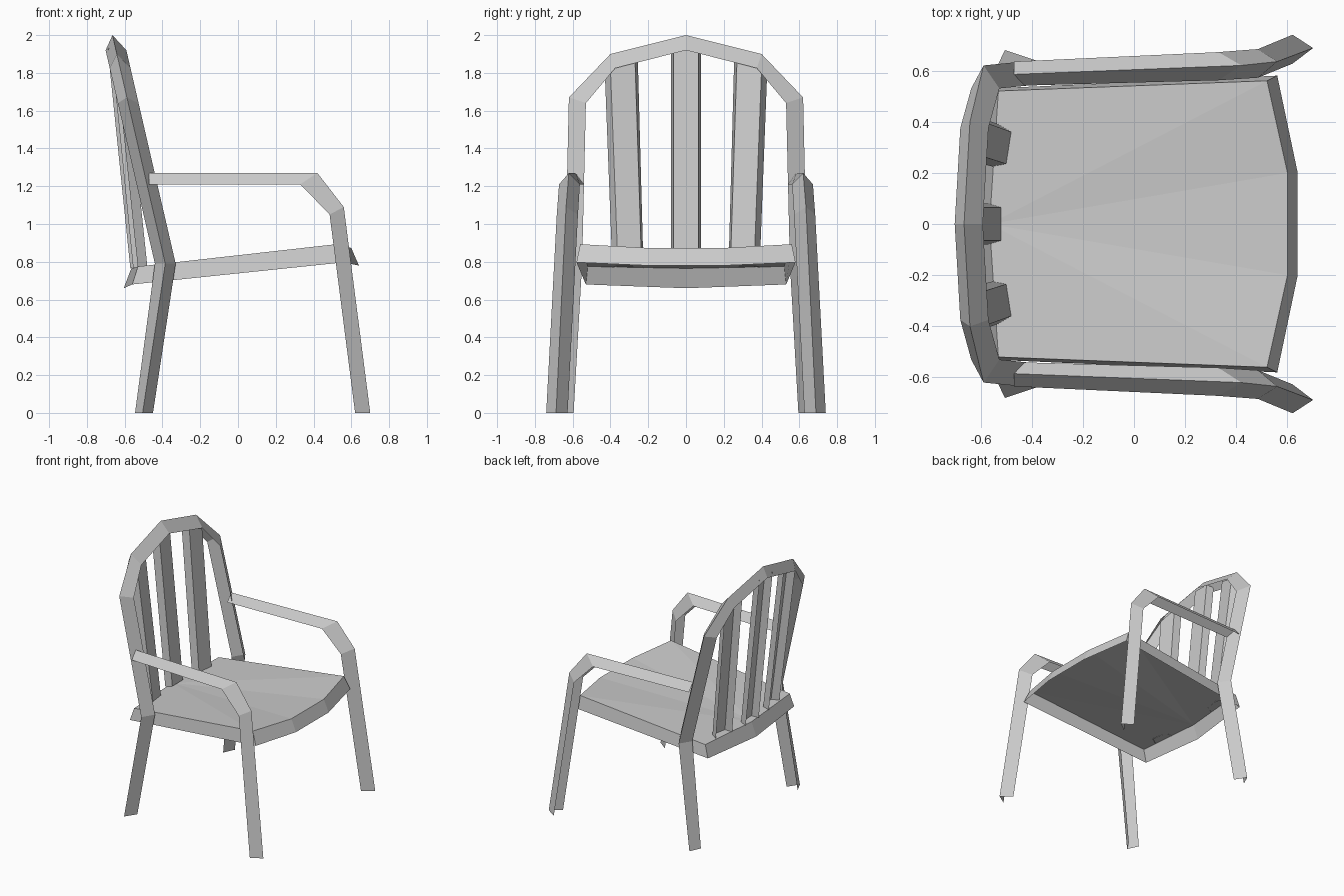
import bpy, bmesh


def make(name, verts, faces):
    me = bpy.data.meshes.new(name)
    me.from_pydata(verts, [], faces)
    bm = bmesh.new()
    bm.from_mesh(me)
    bmesh.ops.recalc_face_normals(bm, faces=bm.faces)
    bm.to_mesh(me)
    bm.free()
    ob = bpy.data.objects.new(name, me)
    bpy.context.collection.objects.link(ob)
    return ob


def loft(name, rows, closed=False):
    """Open sheet through rows of points (each row is one cross-section)."""
    n = len(rows[0])
    verts = [p for r in rows for p in r]
    faces = []
    for i in range(len(rows) - 1):
        for j in range(n if closed else n - 1):
            k = (j + 1) % n
            faces.append((i * n + j, i * n + k, (i + 1) * n + k, (i + 1) * n + j))
    return make(name, verts, faces)


def flip(p):
    return (p[0], -p[1], p[2])


# Rear legs and arched back frame: one V-section strip, ridge outwards
def lean(z):
    return -0.385 - 0.231 * (z - 0.79)


half = [[(-0.45, 0.595, 0), (-0.505, 0.68, 0), (-0.545, 0.595, 0)]]
for (ry, rz), (iy, iz) in [((0.64, 0.79), (0.55, 0.79)), ((0.62, 1.67), (0.53, 1.64)),
                           ((0.40, 1.90), (0.375, 1.825)), ((0, 2.0), (0, 1.92))]:
    half.append([(lean(iz) + 0.055, iy, iz), (lean(rz), ry, rz), (lean(iz) - 0.055, iy, iz)])
loft("back_frame", half + [[flip(p) for p in r] for r in reversed(half[:-1])])

# Armrests running down into the front legs, V-section
arm = [[(-0.47, 0.635, 1.21), (-0.47, 0.585, 1.27), (-0.47, 0.54, 1.21)],
       [(0.33, 0.672, 1.21), (0.42, 0.62, 1.27), (0.33, 0.562, 1.21)],
       [(0.485, 0.684, 1.05), (0.56, 0.635, 1.09), (0.485, 0.572, 1.05)],
       [(0.62, 0.74, 0), (0.70, 0.688, 0), (0.62, 0.627, 0)]]
loft("armrest_front_leg_left", arm)
loft("armrest_front_leg_right", [[flip(p) for p in r] for r in arm])

# Seat: sloping panel with a flared skirt, open underneath
top = [(-0.53, -0.52, 0.775), (0.52, -0.56, 0.893), (0.60, -0.20, 0.873),
       (0.60, 0.20, 0.873), (0.52, 0.56, 0.893), (-0.53, 0.52, 0.775), (-0.565, 0, 0.765)]
rim = [(-0.56, -0.53, 0.68), (0.56, -0.58, 0.797), (0.64, -0.20, 0.78),
       (0.64, 0.20, 0.78), (0.56, 0.58, 0.797), (-0.56, 0.53, 0.68), (-0.605, 0, 0.66)]
n = len(top)
make("seat", top + rim,
     [(i, (i + 1) % n, 6) for i in range(5)] +
     [(i, (i + 1) % n, (i + 1) % n + n, i + n) for i in range(n)])

# Back slats: open channels facing forwards
centre = [[(-0.57, -0.08, 0.765), (-0.52, -0.065, 0.775), (-0.52, 0.065, 0.775), (-0.57, 0.08, 0.765)],
          [(-0.69, -0.08, 1.93), (-0.635, -0.065, 1.94), (-0.635, 0.065, 1.94), (-0.69, 0.08, 1.93)]]
side = [[(-0.555, 0.225, 0.765), (-0.50, 0.235, 0.775), (-0.48, 0.36, 0.775), (-0.53, 0.39, 0.77)],
        [(-0.665, 0.255, 1.87), (-0.61, 0.27, 1.87), (-0.59, 0.40, 1.82), (-0.64, 0.43, 1.81)]]
loft("back_slat_centre", centre)
loft("back_slat_left", side)
loft("back_slat_right", [[flip(p) for p in r] for r in side])
